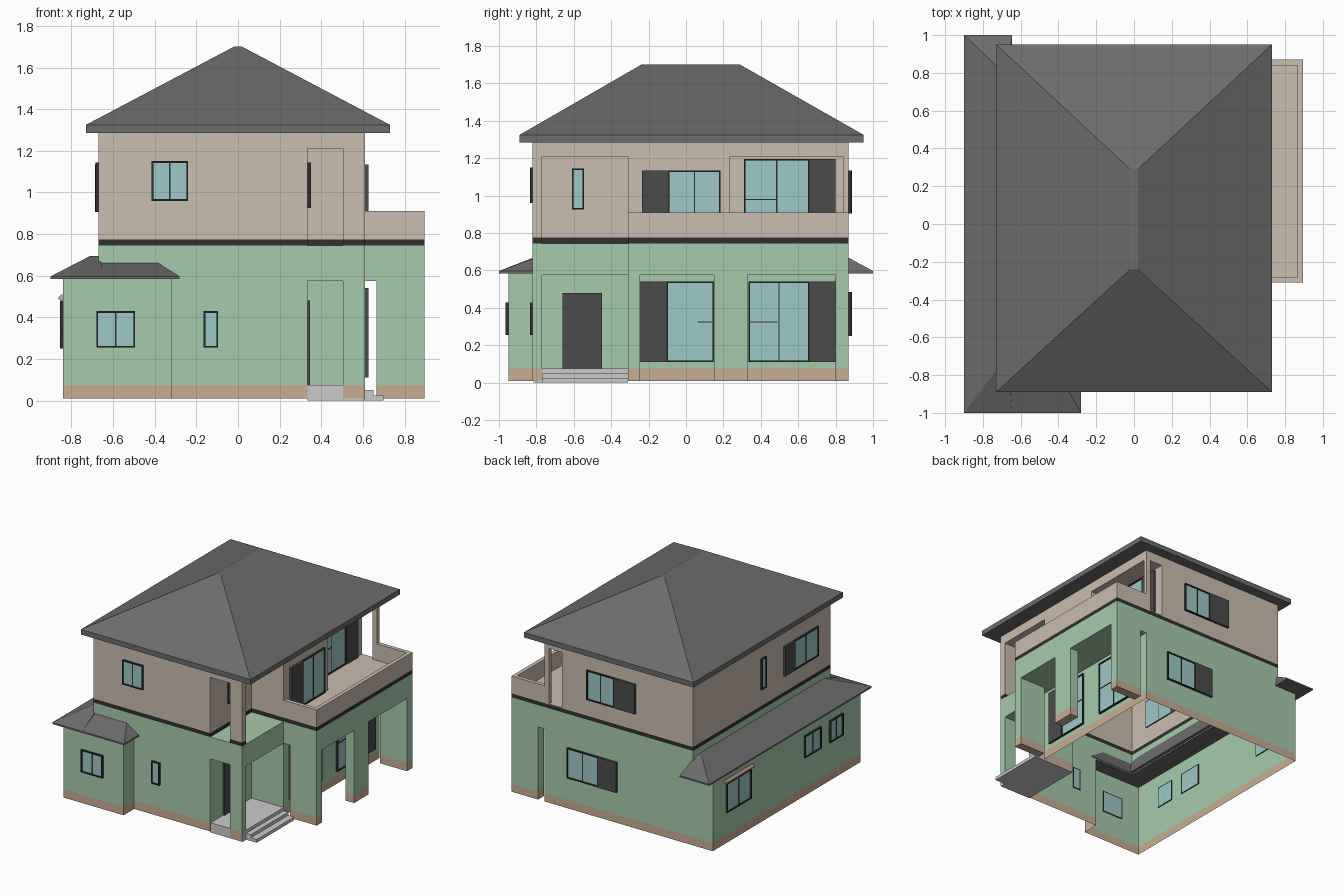
import bpy, bmesh
from mathutils import Vector

if "Cube" in bpy.data.objects:
    bpy.data.objects.remove(bpy.data.objects["Cube"])


def mat(name, r, g, b):
    m = bpy.data.materials.new(name)
    m.diffuse_color = (r, g, b, 1)
    m.use_nodes = True
    m.node_tree.nodes["Principled BSDF"].inputs["Base Color"].default_value = m.diffuse_color
    return m


GREEN = mat("green_render", .38, .60, .41)
TAN = mat("tan_render", .60, .51, .43)
BASE = mat("plinth_brown", .58, .42, .29)
BAND = mat("band_black", .03, .03, .03)
ROOF = mat("roof_grey", .15, .15, .15)
DARK = mat("shutter_dark", .07, .07, .07)
GLASS = mat("glass_blue", .34, .58, .58)


def finish(name, bm, m):
    me = bpy.data.meshes.new(name)
    bm.to_mesh(me)
    bm.free()
    if m:
        me.materials.append(m)
    ob = bpy.data.objects.new(name, me)
    bpy.context.collection.objects.link(ob)
    return ob


def boxes(name, items, m=None):
    """Axis-aligned boxes (x0,x1,y0,y1,z0,z1) joined in one mesh."""
    bm = bmesh.new()
    for x0, x1, y0, y1, z0, z1 in items:
        vs = bmesh.ops.create_cube(bm, size=1)["verts"]
        for v in vs:
            v.co = Vector(((x0 + x1) / 2 + v.co.x * (x1 - x0),
                           (y0 + y1) / 2 + v.co.y * (y1 - y0),
                           (z0 + z1) / 2 + v.co.z * (z1 - z0)))
    return finish(name, bm, m)


def stack(name, rect, layers):
    """Coloured storeys of solid blocks over one rectangle."""
    for i, (z0, z1, m) in enumerate(layers):
        boxes(f"{name}_{i + 1}", [(*rect, z0, z1)], m)


def walls(name, pts, z0, z1, m):
    """Open shell of walls round a counter-clockwise outline."""
    bm = bmesh.new()
    lo = [bm.verts.new((x, y, z0)) for x, y in pts]
    hi = [bm.verts.new((x, y, z1)) for x, y in pts]
    for i in range(len(pts)):
        j = (i + 1) % len(pts)
        bm.faces.new((lo[i], lo[j], hi[j], hi[i]))
    return finish(name, bm, m)


def hull(name, pts, m):
    bm = bmesh.new()
    for p in pts:
        bm.verts.new(p)
    bmesh.ops.convex_hull(bm, input=bm.verts)
    bmesh.ops.dissolve_limit(bm, angle_limit=.01, verts=bm.verts, edges=bm.edges)
    bmesh.ops.recalc_face_normals(bm, faces=bm.faces)
    return finish(name, bm, m)


def rect_pts(x0, x1, y0, y1, *zs):
    return [(x, y, z) for x in (x0, x1) for y in (y0, y1) for z in zs]


def window(name, face, p, a0, a1, z0, z1, panes=2, shutter=None, rail=None):
    """Framed window on a wall plane; shutter = (start, end) along the wall."""
    s = 1 if face[1] == "+" else -1

    def slab(d, b0, b1, c0, c1):
        q = sorted((p - s * .004, p + s * d))
        return (*q, b0, b1, c0, c1) if face[0] == "x" else (b0, b1, *q, c0, c1)

    t = .008
    boxes(name + "_glass", [slab(.006, a0 + t, a1 - t, z0 + t, z1 - t)], GLASS)
    bars = [slab(.015, a0, a1, z0, z0 + t), slab(.015, a0, a1, z1 - t, z1),
            slab(.015, a0, a0 + t, z0 + t, z1 - t), slab(.015, a1 - t, a1, z0 + t, z1 - t)]
    for i in range(1, panes):
        c = a0 + (a1 - a0) * i / panes
        bars.append(slab(.010, c - .003, c + .003, z0 + t, z1 - t))
    if rail:
        r0, r1, rz = rail
        bars.append(slab(.010, r0, r1, rz - .003, rz + .003))
    boxes(name + "_frame", bars, BAND)
    if shutter:
        boxes(name + "_shutter", [slab(.018, *shutter, z0, z1)], DARK)


# ground floor shell, then the taller part up to the band
low = [(-.84, -.95), (-.32, -.95), (-.32, -.82), (.335, -.82),
       (.335, -.31), (.61, -.31), (.61, .87), (-.84, .87)]
mid = [(-.67, -.82), (.335, -.82), (.335, -.31), (.61, -.31), (.61, .87), (-.67, .87)]
walls("ground_plinth", low, .01, .075, BASE)
walls("ground_walls", low, .075, .59, GREEN)
walls("upper_green_walls", mid, .575, .745, GREEN)

# upper floor shell with the loggia cut into the back right corner
up = mid[:4] + [(.61, .235), (.46, .235), (.46, .87), (-.67, .87)]
walls("band", up, .745, .775, BAND)
walls("upper_walls", up, .775, 1.285, TAN)

# corner porch: column, floors and lintels
col = (.505, .61, -.82, -.77)
stack("porch_column", col, [(.01, .075, BASE), (.075, .575, GREEN),
                            (.745, .775, BAND), (.775, 1.21, TAN)])
porch = (.335, .61, -.82, -.31)
stack("porch_floor", porch, [(.575, .745, GREEN)])
stack("porch_lintel", porch, [(1.21, 1.285, TAN)])
boxes("porch_steps", [(.335, .61, -.815, -.31, 0, .075),
                      (.61, .65, -.77, -.31, 0, .05),
                      (.65, .70, -.77, -.31, 0, .025)])
boxes("front_door", [(.33, .345, -.66, -.45, .075, .48)], DARK)

# loggia at the back right
loggia = (.46, .61, .235, .87)
stack("loggia_floor", loggia, [(.745, .775, BAND), (.775, .78, TAN)])
stack("loggia_lintel", loggia, [(1.21, 1.285, TAN)])
stack("loggia_column", (.57, .61, .84, .87), [(.78, 1.21, TAN)])

# balcony on pillars
X = .895
stack("balcony_slab", (.61, X, -.31, .87), [(.575, .745, GREEN), (.745, .775, BAND),
                                            (.775, .78, TAN)])
boxes("balcony_parapet", [(X - .03, X, -.31, .87, .775, .91),
                          (.61, X - .03, -.31, -.28, .775, .91),
                          (.61, X - .03, .84, .87, .775, .91)], TAN)
for n, r in (("front", (.665, X, -.31, -.245)), ("middle", (.82, X, .15, .33)),
             ("back", (.665, X, .80, .87))):
    stack(n + "_pillar", r, [(.01, .075, BASE), (.075, .575, GREEN)])

# main hipped roof
hull("main_roof", rect_pts(-.73, .73, -.89, .95, 1.285, 1.325)
     + rect_pts(-.02, .02, -.24, .29, 1.70), ROOF)

# low side roof with its front return
hull("side_roof", rect_pts(-.90, -.645, -1, 1, .585, .597)
     + rect_pts(-.71, -.665, -.75, .82, .695), ROOF)
hull("front_low_roof", rect_pts(-.90, -.28, -1, -.815, .585, .597)
     + [(-.77, -.82, .662), (-.385, -.82, .662), (-.385, -.815, .662), (-.77, -.815, .662)], ROOF)

# front windows
window("front_upper_window", "y-", -.82, -.415, -.24, .96, 1.15)
window("front_low_window", "y-", -.95, -.68, -.495, .255, .43)
window("front_narrow_window", "y-", -.82, -.165, -.095, .255, .43, 1)

# right side windows
window("porch_upper_window", "x+", .335, -.61, -.545, .925, 1.145, 1)
window("terrace_window_1", "x+", .61, -.105, .15, .11, .54, 1, (-.245, -.105), (.065, .15, .325))
window("terrace_window_2", "x+", .61, .335, .66, .11, .54, 2, (.66, .80), (.335, .49, .325))
window("balcony_window", "x+", .61, -.095, .185, .785, 1.135, 2, (-.235, -.095))
window("loggia_window", "x+", .46, .31, .66, .785, 1.195, 2, (.66, .80), (.31, .485, .98))

# back windows
window("back_upper_window", "y+", .87, 0, .24, .905, 1.135, 2, (-.18, 0))
window("back_low_window", "y+", .87, .14, .41, .25, .485, 2, (-.02, .14))

# left windows and the small awning
window("left_upper_window", "x-", -.67, -.66, -.36, .905, 1.135, 2, (-.36, -.24))
window("left_narrow_window", "x-", -.67, -.02, .04, .905, 1.145, 1)
window("left_back_window", "x-", -.84, .41, .71, .25, .48, 2)
window("left_mid_window", "x-", -.84, -.45, -.25, .31, .48, 2)
window("left_front_window", "x-", -.84, -.72, -.56, .31, .48, 2)
hull("left_awning", rect_pts(-.862, -.838, .39, .73, .485, .495)
     + rect_pts(-.85, -.838, .39, .73, .51), BASE)
